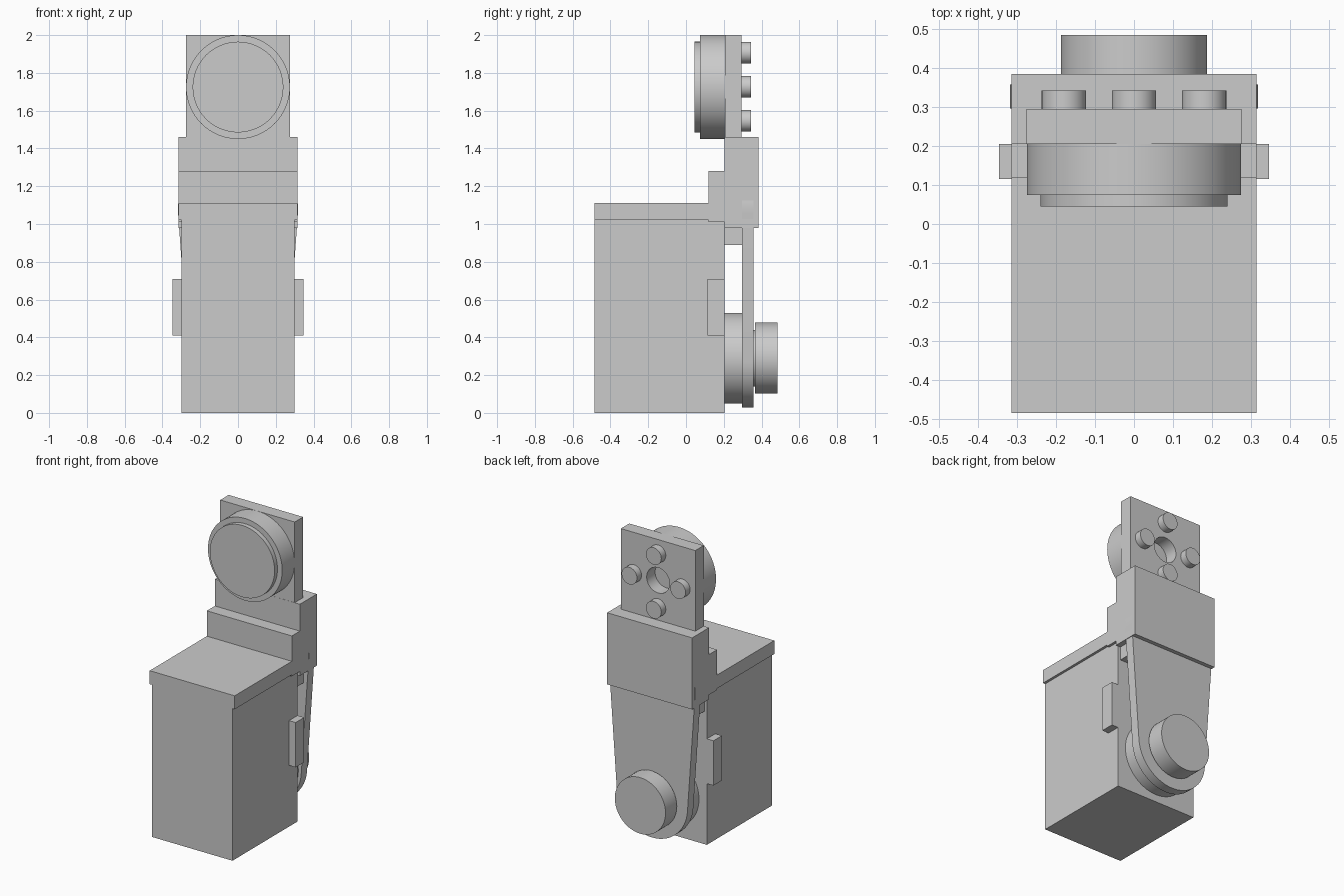
import bpy
import bmesh
import math

if "Cube" in bpy.data.objects:
    bpy.data.objects.remove(bpy.data.objects["Cube"])

grey = bpy.data.materials.new("plain grey")
grey.diffuse_color = (0.6, 0.6, 0.6, 1)
grey.use_nodes = True
grey.node_tree.nodes["Principled BSDF"].inputs["Base Color"].default_value = grey.diffuse_color


def finish(obj, name, smooth=False):
    obj.name = name
    obj.data.materials.append(grey)
    if smooth:
        bpy.ops.object.select_all(action='DESELECT')
        obj.select_set(True)
        bpy.context.view_layer.objects.active = obj
        bpy.ops.object.shade_smooth_by_angle(angle=math.radians(30))
    return obj


def box(name, x0, x1, y0, y1, z0, z1):
    bpy.ops.mesh.primitive_cube_add(size=1)
    obj = bpy.context.object
    size = (x1 - x0, y1 - y0, z1 - z0)
    mid = ((x0 + x1) / 2, (y0 + y1) / 2, (z0 + z1) / 2)
    for v in obj.data.vertices:
        v.co = [c * s + m for c, s, m in zip(v.co, size, mid)]
    return finish(obj, name)


def disc(name, x, z, r, y0, y1, sides=64):
    """Cylinder along y."""
    bpy.ops.mesh.primitive_cylinder_add(
        vertices=sides, radius=r, depth=y1 - y0,
        location=(x, (y0 + y1) / 2, z), rotation=(math.pi / 2, 0, 0))
    return finish(bpy.context.object, name, True)


def extrude(name, points, offset, smooth=False):
    """Solid swept from a planar outline by an offset vector."""
    bm = bmesh.new()
    face = bm.faces.new([bm.verts.new(p) for p in points])
    ext = bmesh.ops.extrude_face_region(bm, geom=[face])
    verts = [g for g in ext["geom"] if isinstance(g, bmesh.types.BMVert)]
    bmesh.ops.translate(bm, verts=verts, vec=offset)
    bmesh.ops.recalc_face_normals(bm, faces=bm.faces)
    mesh = bpy.data.meshes.new(name)
    bm.to_mesh(mesh)
    bm.free()
    obj = bpy.data.objects.new(name, mesh)
    bpy.context.collection.objects.link(obj)
    return finish(obj, name, smooth)


# Main housing and its side tabs
box("housing", -0.298, 0.298, -0.484, 0.205, 0.0, 1.025)
for side, label in ((-1, "left"), (1, "right")):
    xs = sorted((side * 0.29, side * 0.347))
    box(label + "_tab", *xs, 0.115, 0.205, 0.41, 0.71)

# Stepped cover
profile = [(-0.485, 1.02), (0.12, 1.02), (0.12, 1.01), (0.205, 1.01),
           (0.205, 0.98), (0.385, 0.98), (0.385, 1.46), (0.205, 1.46),
           (0.205, 1.28), (0.12, 1.28), (0.12, 1.11), (-0.485, 1.11)]
extrude("stepped_cover", [(-0.315, y, z) for y, z in profile], (0.63, 0, 0))
box("spacer_block", -0.28, 0.28, 0.205, 0.297, 0.89, 0.99)

# Tapered rear arm: two circles joined by tangents
z_top, r_top, z_low, r_low = 1.08, 0.318, 0.29, 0.262
a = math.asin((r_low - r_top) / (z_top - z_low))
outline = []
steps = 32
for zc, r, start, end in ((z_top, r_top, a, math.pi - a),
                          (z_low, r_low, math.pi - a, 2 * math.pi + a)):
    for i in range(steps + 1):
        t = start + (end - start) * i / steps
        outline.append((r * math.cos(t), 0.296, zc + r * math.sin(t)))
extrude("rear_arm", outline, (0, 0.062, 0), True)

# Pivot discs and rear knob
disc("pivot_disc", 0, 0.29, 0.24, 0.205, 0.297)
disc("knob_shaft", 0, 0.29, 0.15, 0.35, 0.37)
disc("rear_knob", 0, 0.29, 0.188, 0.366, 0.485)

# Upright plate with a round hole
plate = box("upright_plate", -0.276, 0.276, 0.206, 0.295, 1.45, 2.0)
cutter = disc("hole_cutter", 0, 1.727, 0.085, 0.15, 0.35, 48)
cutter.hide_render = True
cutter.hide_viewport = True
cut = plate.modifiers.new("hole", 'BOOLEAN')
cut.operation = 'DIFFERENCE'
cut.object = cutter
cut.solver = 'EXACT'

# Front disc with a stepped face
disc("front_disc", 0, 1.725, 0.275, 0.075, 0.206, 96)
disc("front_disc_face", 0, 1.725, 0.24, 0.045, 0.08, 96)

# Four pegs around the hole
for i in range(4):
    t = i * math.pi / 2
    disc("peg_%d" % (i + 1), 0.18 * math.cos(t), 1.727 + 0.18 * math.sin(t),
         0.057, 0.29, 0.343, 40)
